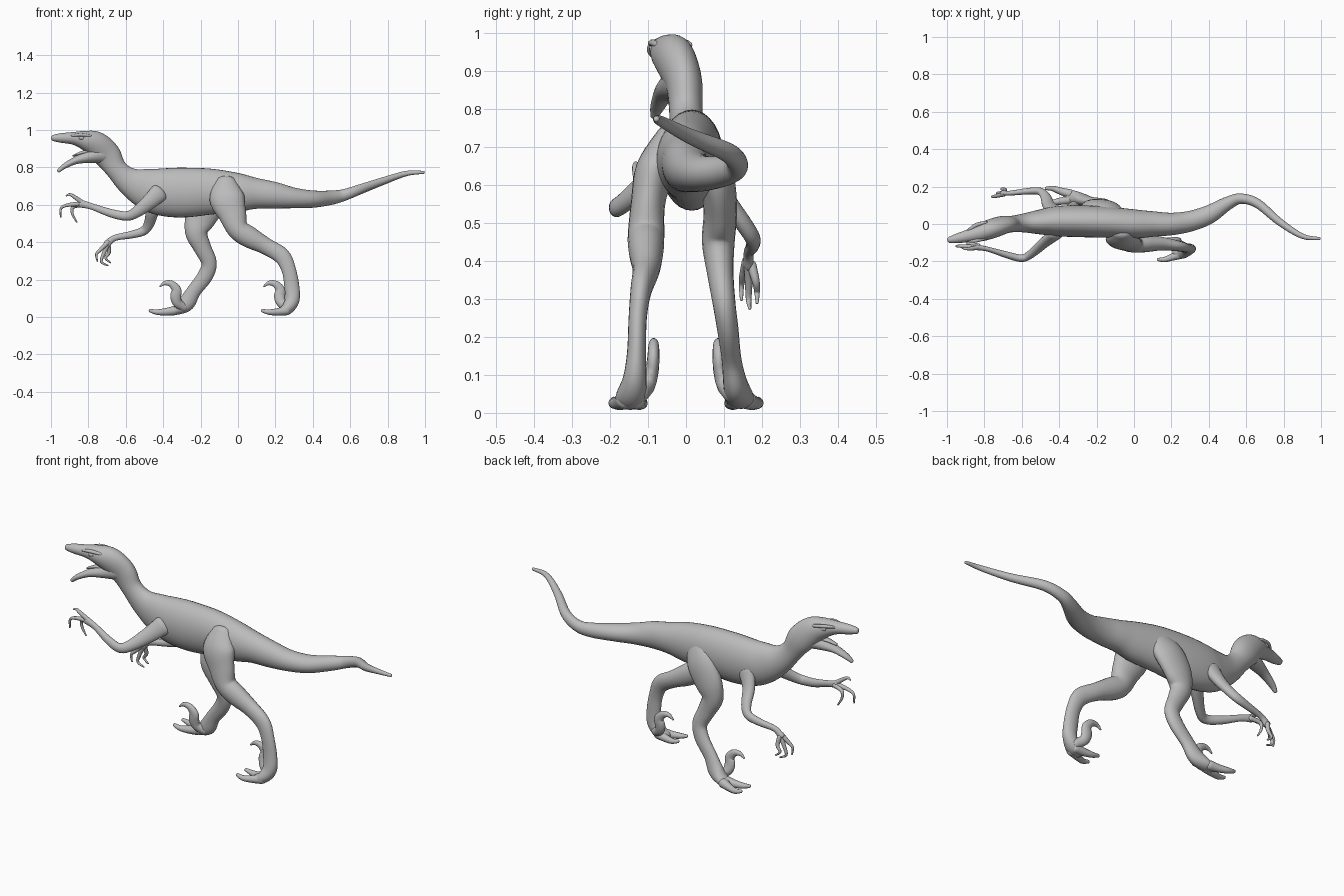
import bpy, bmesh, math
from mathutils import Vector

skin = bpy.data.materials.new("grey_skin")
skin.diffuse_color = (0.5, 0.5, 0.5, 1)


def spline(rows, steps):
    """Catmull-Rom through rows of (x, y, z, half width, half height)."""
    out = []
    n = len(rows)
    for i in range(n - 1):
        p = [rows[max(0, min(n - 1, i + k))] for k in (-1, 0, 1, 2)]
        for s in range(steps):
            t = s / steps
            out.append([0.5 * (2 * b + (c - a) * t + (2 * a - 5 * b + 4 * c - d) * t * t
                               + (3 * b - a - 3 * c + d) * t ** 3) for a, b, c, d in zip(*p)])
    out.append(list(rows[-1]))
    return out


def loft(name, rows, sides=20, steps=5):
    """Skin of elliptical rings along a smooth path, with rounded ends."""
    pts = spline(rows, steps)
    bm = bmesh.new()
    centres = [Vector(p[:3]) for p in pts]
    last = len(pts) - 1
    rings = []

    def ring(c, t, w, h):
        side = (Vector((0, 1, 0)) - t * t.y).normalized()
        up = side.cross(t)
        rings.append([bm.verts.new(c + side * w * math.cos(a) + up * h * math.sin(a))
                      for a in (2 * math.pi * k / sides for k in range(sides))])

    for i, p in enumerate(pts):
        t = (centres[min(i + 1, last)] - centres[max(i - 1, 0)]).normalized()
        w, h = max(p[3], 0.002), max(p[4], 0.002)
        r = min(w, h) * 0.8
        if i == 0:
            for a in (80, 55, 28):
                q = math.radians(a)
                ring(centres[i] - t * r * math.sin(q), t, w * math.cos(q), h * math.cos(q))
        ring(centres[i], t, w, h)
        if i == last:
            for a in (28, 55, 80):
                q = math.radians(a)
                ring(centres[i] + t * r * math.sin(q), t, w * math.cos(q), h * math.cos(q))
    for a, b in zip(rings, rings[1:]):
        for k in range(sides):
            m = (k + 1) % sides
            bm.faces.new((a[k], a[m], b[m], b[k]))
    bm.faces.new(rings[0])
    bm.faces.new(rings[-1])
    bmesh.ops.recalc_face_normals(bm, faces=bm.faces)
    me = bpy.data.meshes.new(name)
    bm.to_mesh(me)
    bm.free()
    me.materials.append(skin)
    me.polygons.foreach_set("use_smooth", [True] * len(me.polygons))
    ob = bpy.data.objects.new(name, me)
    bpy.context.collection.objects.link(ob)
    return ob


def digit(name, points, r0, r1):
    """Round finger or toe tapering from r0 to r1."""
    n = len(points) - 1
    loft(name, [(*p, r0 + (r1 - r0) * i / n, r0 + (r1 - r0) * i / n)
                for i, p in enumerate(points)], 12, 4)


# Head, neck, torso and tail in one continuous skin
loft("body", [
    (-0.985, -.085, .957, .017, .017), (-.95, -.078, .957, .025, .025),
    (-.88, -.062, .955, .035, .034), (-.82, -.045, .945, .048, .052),
    (-.76, -.025, .922, .052, .070), (-.70, -.005, .865, .048, .073),
    (-.65, 0, .79, .044, .058), (-.59, .005, .732, .050, .072),
    (-.51, .01, .693, .065, .104), (-.42, .015, .67, .080, .125),
    (-.30, .015, .665, .085, .133), (-.15, .01, .67, .083, .123),
    (0, 0, .665, .078, .104), (.1, 0, .66, .068, .082),
    (.2, 0, .65, .060, .070), (.3, .015, .636, .055, .055),
    (.4, .05, .630, .050, .046), (.5, .11, .638, .036, .038),
    (.57, .135, .653, .028, .031), (.66, .11, .685, .025, .026),
    (.78, .01, .728, .020, .020), (.9, -.065, .767, .014, .014),
    (.992, -.078, .773, .008, .008)], 32, 6)

# Open lower jaw and tongue
loft("lower_jaw", [
    (-.72, -.015, .872, .043, .050), (-.80, -.04, .855, .038, .032),
    (-.87, -.06, .836, .027, .020), (-.93, -.075, .805, .019, .014),
    (-.958, -.083, .782, .011, .010)])
loft("tongue", [
    (-.78, -.035, .880, .020, .012), (-.83, -.048, .880, .017, .009),
    (-.88, -.062, .862, .010, .005)], 12)

# Eyes under brow ridges
for label, s in (("near", -1), ("far", 1)):
    y = -.047 + s * .041
    loft(label + "_eye", [(-.845, y - .002, .957, .008, .010),
                          (-.83, y, .957, .008, .010)], 12)
    loft(label + "_brow", [
        (-.89, -.064 + s * .027, .968, .006, .005), (-.845, y, .974, .011, .009),
        (-.79, -.033 + s * .042, .968, .008, .008)], 12)

# Legs from hip through knee and ankle to the ball of the foot
loft("near_leg", [
    (-.065, -.045, .725, .035, .055), (-.06, -.082, .64, .050, .093),
    (-.03, -.10, .55, .045, .075), (0, -.105, .47, .048, .058),
    (.06, -.105, .427, .046, .057), (.15, -.105, .378, .036, .045),
    (.235, -.118, .325, .028, .044), (.272, -.127, .25, .024, .038),
    (.288, -.13, .16, .025, .040), (.29, -.135, .09, .031, .038),
    (.26, -.145, .042, .040, .032), (.22, -.15, .028, .036, .019)])
loft("far_leg", [
    (-.10, .045, .70, .035, .065), (-.15, .08, .62, .045, .088),
    (-.20, .09, .53, .044, .082), (-.222, .085, .45, .043, .060),
    (-.19, .09, .37, .035, .047), (-.155, .10, .29, .030, .041),
    (-.175, .11, .22, .028, .041), (-.235, .12, .14, .026, .038),
    (-.275, .13, .075, .032, .044), (-.32, .14, .042, .038, .030),
    (-.36, .147, .028, .034, .018)])

# Feet: two walking toes and a raised hooked claw, mirrored and shifted per side
for label, s, toe_dx, claw_dx in (("near", -1, 0, 0), ("far", 1, -.60, -.555)):
    for part, y0, y1 in (("inner", .130, .115), ("outer", .160, .190)):
        digit(f"{label}_{part}_toe", [
            (.26 + toe_dx, s * y0, .034), (.21 + toe_dx, s * (y0 + y1) / 2, .027),
            (.165 + toe_dx, s * y1, .026), (.13 + toe_dx, s * y1, .034)], .025, .009)
    loft(label + "_hook_claw", [
        (.27 + claw_dx, s * .118, .05, .020, .024), (.232 + claw_dx, s * .10, .075, .020, .026),
        (.222 + claw_dx, s * .09, .11, .018, .030), (.226 + claw_dx, s * .086, .145, .016, .026),
        (.20 + claw_dx, s * .085, .176, .014, .019), (.165 + claw_dx, s * .085, .181, .010, .012),
        (.138 + claw_dx, s * .085, .163, .004, .004)], 14)

# Arms from shoulder to palm
loft("near_arm", [
    (-.42, -.055, .665, .028, .050), (-.48, -.10, .61, .026, .040),
    (-.55, -.16, .556, .022, .029), (-.60, -.183, .54, .020, .025),
    (-.68, -.165, .555, .018, .022), (-.78, -.135, .59, .013, .017),
    (-.84, -.125, .606, .015, .021)])
loft("far_arm", [
    (-.42, .07, .645, .028, .050), (-.455, .10, .57, .026, .036),
    (-.475, .15, .50, .022, .028), (-.505, .175, .46, .020, .024),
    (-.57, .175, .44, .017, .020), (-.66, .165, .422, .013, .016),
    (-.70, .165, .39, .014, .020)])

# Three clawed fingers per hand
fingers = {
    "near_upper_finger": [(-.83, -.125, .61), (-.875, -.132, .642), (-.90, -.132, .655), (-.918, -.13, .648)],
    "near_middle_finger": [(-.83, -.125, .605), (-.90, -.12, .60), (-.945, -.118, .583), (-.948, -.118, .535)],
    "near_lower_finger": [(-.83, -.118, .60), (-.882, -.105, .588), (-.885, -.102, .55), (-.862, -.10, .508)],
    "far_upper_finger": [(-.695, .16, .40), (-.735, .15, .36), (-.757, .146, .335), (-.752, .146, .298)],
    "far_middle_finger": [(-.695, .165, .39), (-.718, .165, .34), (-.73, .165, .295), (-.695, .168, .275)],
    "far_lower_finger": [(-.695, .172, .39), (-.69, .184, .345), (-.708, .187, .315), (-.682, .187, .29)],
}
for name, path in fingers.items():
    digit(name, path, .013, .004)
